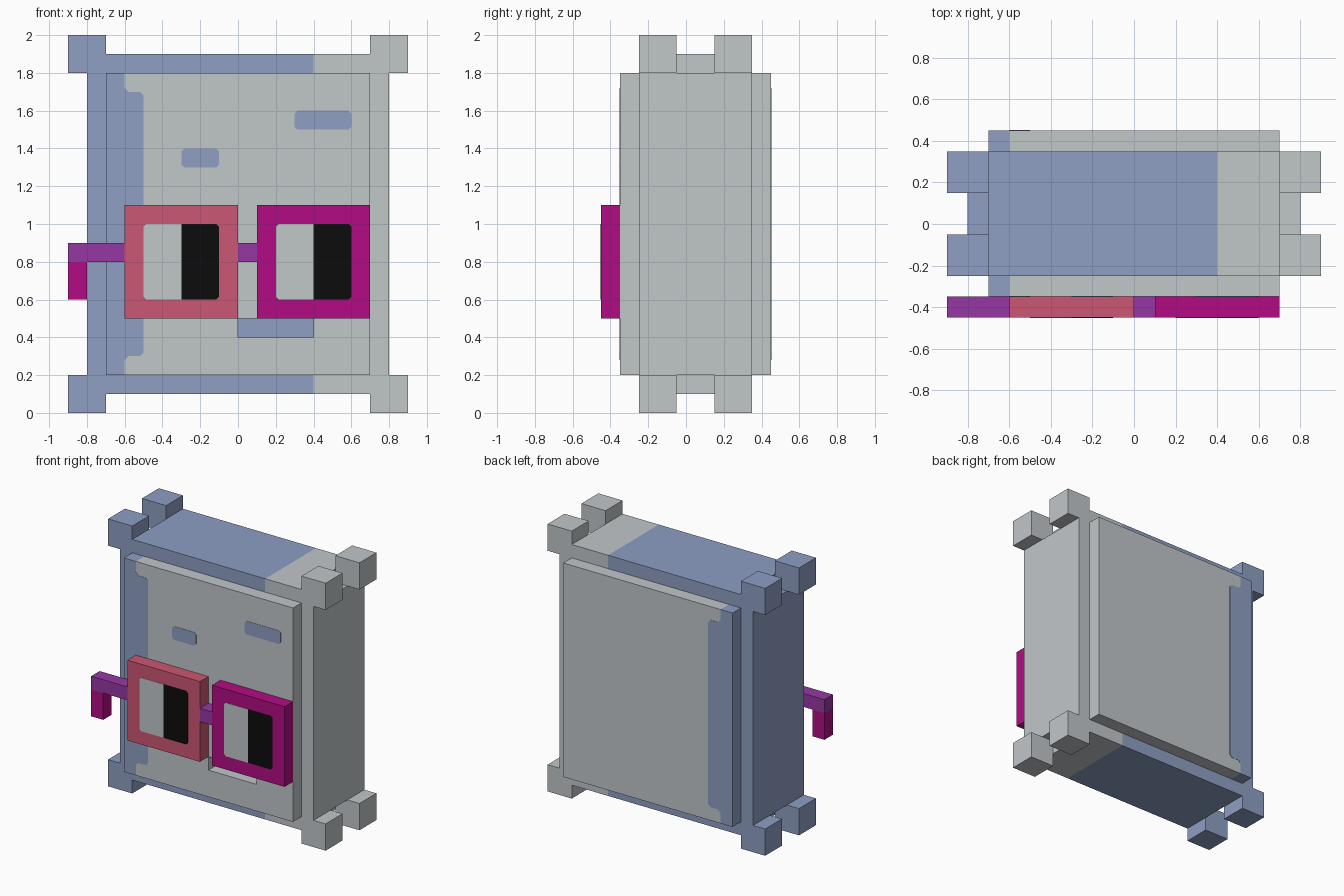
import bpy, bmesh
from mathutils import Vector

if "Cube" in bpy.data.objects:
    bpy.data.objects.remove(bpy.data.objects["Cube"])


def material(name, rgb):
    lin = [((c / 255 + 0.055) / 1.055) ** 2.4 if c > 10 else c / 255 / 12.92 for c in rgb]
    m = bpy.data.materials.new(name)
    m.diffuse_color = (*lin, 1)
    m.use_nodes = True
    m.node_tree.nodes["Principled BSDF"].inputs["Base Color"].default_value = m.diffuse_color
    return m


GREY = material("light_grey", (193, 199, 201))
BLUE = material("dusty_blue", (142, 159, 196))
PINK = material("rose", (203, 87, 115))
MAGENTA = material("magenta", (178, 12, 131))
PURPLE = material("purple", (150, 55, 163))
BLACK = material("black", (12, 12, 12))


def prism(name, pts, y0, y1, mat, split=None):
    """Extrude an x/z outline along y; faces left of x = split become blue."""
    bm = bmesh.new()
    face = bm.faces.new([bm.verts.new((x, y0, z)) for x, z in pts])
    ext = bmesh.ops.extrude_face_region(bm, geom=[face])
    moved = [v for v in ext["geom"] if isinstance(v, bmesh.types.BMVert)]
    bmesh.ops.translate(bm, verts=moved, vec=(0, y1 - y0, 0))
    bmesh.ops.recalc_face_normals(bm, faces=bm.faces)
    if split is not None:
        bmesh.ops.bisect_plane(bm, geom=bm.verts[:] + bm.edges[:] + bm.faces[:],
                               plane_co=Vector((split, 0, 0)), plane_no=Vector((1, 0, 0)))
        for f in bm.faces:
            f.material_index = int(f.calc_center_median().x < split)
    me = bpy.data.meshes.new(name)
    bm.to_mesh(me)
    bm.free()
    me.materials.append(mat)
    if split is not None:
        me.materials.append(BLUE)
    ob = bpy.data.objects.new(name, me)
    bpy.context.collection.objects.link(ob)
    return ob


def rect(x0, x1, z0, z1, left=0.0, right=0.0):
    """Rectangle outline with optional clipped corners on either side."""
    pts = [(x0 + left, z0), (x1 - right, z0), (x1, z0 + right), (x1, z1 - right),
           (x1 - right, z1), (x0 + left, z1), (x0, z1 - left), (x0, z0 + left)]
    return list(dict.fromkeys(pts))


# Body core: a plus-shaped outline, blue on the left
core = [(-.7, .1), (.7, .1), (.7, .2), (.8, .2), (.8, 1.8), (.7, 1.8), (.7, 1.9),
        (-.7, 1.9), (-.7, 1.8), (-.8, 1.8), (-.8, .2), (-.7, .2)]
prism("body_core", core, -.25, .35, GREY, split=.4)

# Corner blocks
for side, x, mat in (("left", -.9, BLUE), ("right", .7, GREY)):
    for level, z in (("bottom", 0), ("top", 1.8)):
        for depth, y in (("front", -.25), ("back", .15)):
            prism(f"corner_{level}_{depth}_{side}", rect(x, x + .2, z, z + .2), y, y + .2, mat)

# Raised front and back panels
front = prism("front_panel", rect(-.7, .7, .2, 1.8), -.35, -.25, GREY, split=-.6)
prism("back_panel", rect(-.7, .7, .2, 1.8), .35, .45, GREY, split=-.6)

# Mouth opening through the front panel
cutter = prism("mouth_cutter", rect(0, .4, .4, .5), -.4, -.2, GREY)
cutter.hide_render = True
cutter.hide_viewport = True
cut = front.modifiers.new("mouth", "BOOLEAN")
cut.object = cutter
cut.operation = "DIFFERENCE"
cut.solver = "EXACT"

# Painted side bands on both panels
T = .002
band = [(-.6, .28), (-.58, .3), (-.52, .3), (-.5, .32),
        (-.5, 1.68), (-.52, 1.7), (-.58, 1.7), (-.6, 1.72)]
prism("front_band", band, -.35 - T, -.35, BLUE)
prism("back_band", band, .45, .45 + T, BLUE)

# Painted face marks
prism("left_mark", rect(-.3, -.1, 1.3, 1.4, .015, .015), -.35 - T, -.35, BLUE)
prism("right_mark", rect(.3, .6, 1.5, 1.6, .015, .015), -.35 - T, -.35, BLUE)

# Glasses: frames with two-tone lenses
for side, x, mat in (("left", -.6, PINK), ("right", .1, MAGENTA)):
    prism(f"glasses_frame_{side}", rect(x, x + .6, .5, 1.1), -.45, -.35, mat)
    prism(f"lens_white_{side}", rect(x + .1, x + .3, .6, 1, left=.015), -.45 - T, -.45, GREY)
    prism(f"lens_pupil_{side}", rect(x + .3, x + .5, .6, 1, right=.015), -.45 - T, -.45, BLACK)

# Bridge, temple arm and its drop
prism("glasses_bridge", rect(0, .1, .8, .9), -.45, -.35, PURPLE)
prism("glasses_arm", rect(-.9, -.6, .8, .9), -.45, -.35, PURPLE)
prism("glasses_arm_tip", rect(-.9, -.8, .6, .8), -.45, -.35, MAGENTA)
